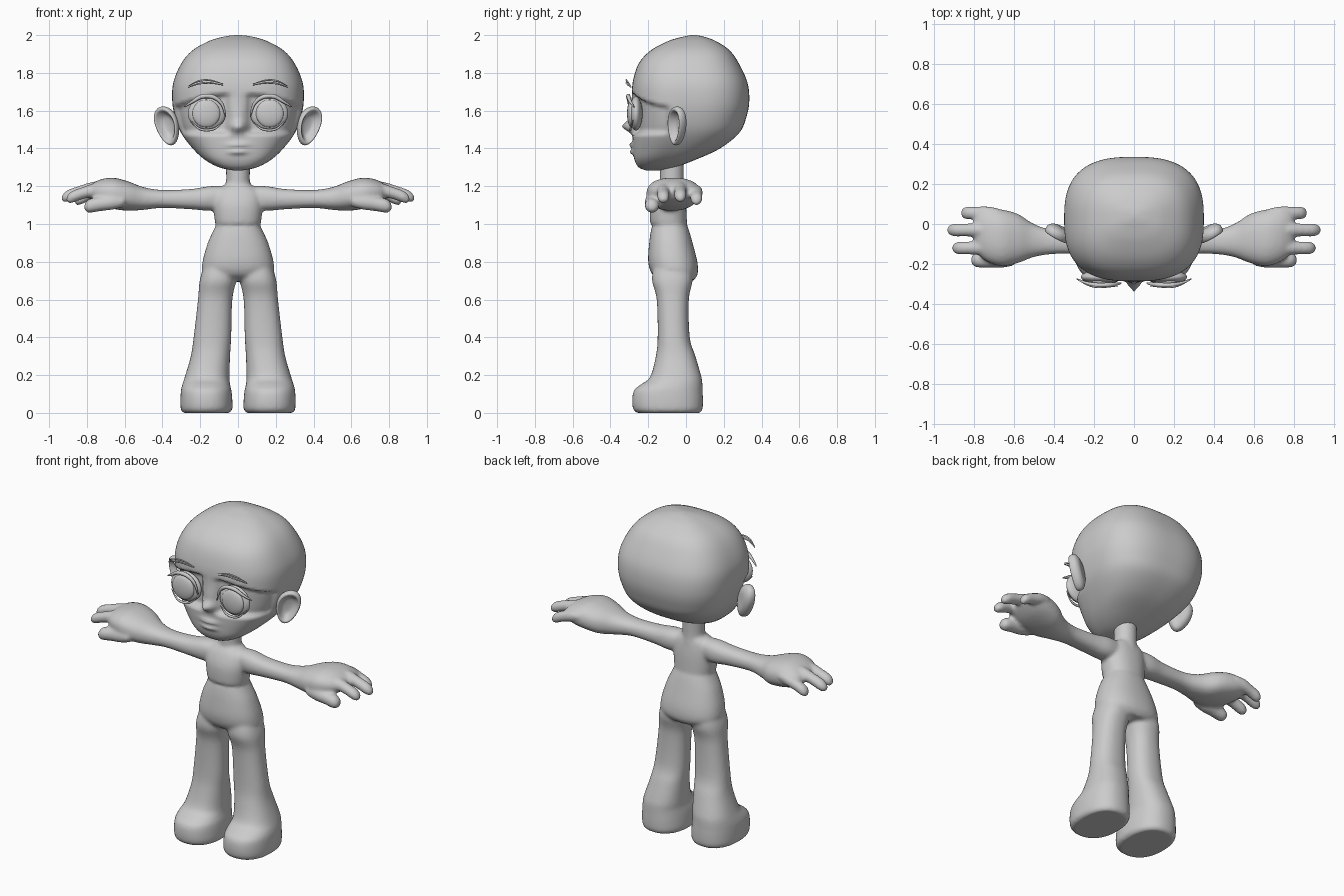
import bpy, bmesh
from math import sin, cos, pi, exp, copysign
from mathutils import Vector, Matrix

cube = bpy.data.objects.get("Cube")
if cube:
    bpy.data.objects.remove(cube)

grey = bpy.data.materials.new("plain grey")
grey.use_nodes = True
COLOUR = (0.6, 0.6, 0.6, 1)
grey.diffuse_color = COLOUR
grey.node_tree.nodes["Principled BSDF"].inputs["Base Color"].default_value = COLOUR


def finish(name, bm):
    bmesh.ops.recalc_face_normals(bm, faces=bm.faces)
    for f in bm.faces:
        f.smooth = True
    me = bpy.data.meshes.new(name)
    bm.to_mesh(me)
    bm.free()
    me.materials.append(grey)
    ob = bpy.data.objects.new(name, me)
    bpy.context.collection.objects.link(ob)
    return ob


def skin(bm, rings):
    """Bridge rings of points into a closed shell."""
    vs = [[bm.verts.new(p) for p in ring] for ring in rings]
    n = len(vs[0])
    for a, b in zip(vs, vs[1:]):
        for i in range(n):
            j = (i + 1) % n
            bm.faces.new((a[i], a[j], b[j], b[i]))
    bm.faces.new(vs[0][::-1])
    bm.faces.new(vs[-1])


def spline(keys, steps):
    """Smooth interpolation through key rows."""
    k = [keys[0]] + list(keys) + [keys[-1]]
    out = []
    for i in range(1, len(k) - 2):
        for s in range(steps):
            t = s / steps
            out.append([0.5 * (2 * b + (c - a) * t + (2 * a - 5 * b + 4 * c - d) * t * t
                               + (3 * b - a - 3 * c + d) * t ** 3)
                        for a, b, c, d in zip(*k[i - 1:i + 3])])
    return out + [list(keys[-1])]


def loft(bm, keys, axis="z", power=2.3, seg=40, steps=5):
    """Rows are position along axis, then low and high bounds on the other two axes."""
    rings = []
    for t, u0, u1, v0, v1 in spline(keys, steps):
        ring = []
        for i in range(seg):
            c, s = cos(2 * pi * i / seg), sin(2 * pi * i / seg)
            u = (u0 + u1) / 2 + (u1 - u0) / 2 * copysign(abs(c) ** (2 / power), c)
            v = (v0 + v1) / 2 + (v1 - v0) / 2 * copysign(abs(s) ** (2 / power), s)
            ring.append((u, v, t) if axis == "z" else (t, u, v))
        rings.append(ring)
    skin(bm, rings)


def mirror_x(bm):
    geo = bmesh.ops.duplicate(bm, geom=bm.verts[:] + bm.edges[:] + bm.faces[:])["geom"]
    for v in geo:
        if isinstance(v, bmesh.types.BMVert):
            v.co.x *= -1


def finger(bm, x0, x1, y, z0, z1, r):
    keys = []
    for t, k in ((0, .7), (.3, 1), (.6, .95), (.85, .95), (.96, .65), (1, .15)):
        z = z0 + (z1 - z0) * t ** 1.5
        keys.append((x0 + (x1 - x0) * t, y - r * k, y + r * k, z - r * k, z + r * k))
    loft(bm, keys, "x", 2, 20, 4)


# Body: legs, arms and fingers mirrored, then torso and neck, fused together
bm = bmesh.new()
loft(bm, [(0, .045, .29, -.26, .075), (.02, .03, .303, -.28, .088), (.07, .03, .305, -.285, .09),
          (.12, .035, .302, -.275, .088), (.15, .042, .295, -.24, .087), (.19, .045, .282, -.19, .082),
          (.3, .042, .25, -.16, .05), (.4, .036, .235, -.15, .02), (.6, .03, .212, -.155, .015),
          (.7, .01, .203, -.18, .035), (.78, .01, .18, -.17, .03)])
loft(bm, [(.05, -.14, -.03, 1.08, 1.2), (.15, -.15, -.02, 1.07, 1.2), (.25, -.15, -.03, 1.078, 1.185),
          (.4, -.15, -.03, 1.085, 1.18), (.5, -.165, 0, 1.075, 1.195), (.58, -.195, .05, 1.07, 1.225),
          (.66, -.21, .072, 1.08, 1.245), (.73, -.19, .075, 1.1, 1.235), (.78, -.15, .06, 1.13, 1.21),
          (.8, -.1, .02, 1.15, 1.19)], "x")
for f in ((.68, .865, .055, 1.18, 1.12, .034), (.7, .935, -.03, 1.2, 1.135, .034),
          (.7, .91, -.12, 1.19, 1.13, .034), (.6, .815, -.18, 1.12, 1.09, .04)):
    finger(bm, *f)
mirror_x(bm)
torso = [(.7, .12, -.13, .04), (.735, .185, -.18, .062), (.8, .188, -.2, .06), (.9, .16, -.195, .035),
         (.97, .128, -.185, .015), (.995, .117, -.178, .005), (1.01, .122, -.19, .005),
         (1.1, .13, -.19, 0), (1.17, .12, -.165, -.01), (1.21, .065, -.135, -.02)]
loft(bm, [(z, -w, w, a, b) for z, w, a, b in torso])
loft(bm, [(z, -w, w, -.075 - w, -.075 + w) for z, w in ((1.15, .07), (1.22, .063), (1.35, .065))], power=2)
body = finish("body", bm)
fuse = body.modifiers.new("fuse", "REMESH")
fuse.mode = "VOXEL"
fuse.voxel_size = .01
fuse.use_smooth_shade = True
soften = body.modifiers.new("soften", "SMOOTH")
soften.factor = .5
soften.iterations = 6


# Head: squarish skull with sunken eye band, nose, lips and chin
def ramp(a, b, x):
    t = min(1, max(0, (x - a) / (b - a)))
    return t * t * (3 - 2 * t)


def bump(x, z, cx, cz, rx, rz):
    return exp(-((x - cx) / rx) ** 2 - ((z - cz) / rz) ** 2)


bm = bmesh.new()
skull = [(1.283, .02, -.21, -.14), (1.3, .1, -.25, -.06), (1.34, .175, -.273, .05), (1.4, .24, -.28, .18),
         (1.48, .3, -.283, .28), (1.56, .332, -.285, .318), (1.65, .348, -.287, .335),
         (1.75, .342, -.282, .325), (1.85, .3, -.25, .28), (1.92, .24, -.185, .23),
         (1.97, .15, -.09, .155), (1.993, .07, -.01, .09), (2, .01, .03, .05)]
loft(bm, [(z, -w, w, a, b) for z, w, a, b in skull], power=2.7, seg=160, steps=7)
for v in bm.verts:
    x, y, z = v.co
    ax = abs(x)
    if y < 0:
        top = 1.70 - .6 * x * x
        band = ramp(top, top - .025, z) * ramp(1.465, 1.5, z) * ramp(-.07, -.13, y) * ramp(.03, .08, ax)
        v.co.x *= 1 - .05 * band
        v.co.y *= 1 - .13 * band
        if y < -.1:
            v.co.y -= (.05 * bump(x, z, 0, 1.515, .032, .028) + .015 * bump(x, z, 0, 1.57, .025, .05)
                       + .02 * bump(x, z, 0, 1.418, .05, .014) + .02 * bump(x, z, 0, 1.382, .045, .014))
finish("head", bm)

# Ears: cupped oval dishes facing forward and outward
bm = bmesh.new()
U = Vector((.85, .5, 0)).normalized()
V = Vector((.22, 0, 1)).normalized()
N = U.cross(V).normalized()
centre = Vector((.372, -.045, 1.52))
profile = [(.05, -.03), (.6, -.03), (.92, -.015), (1, .005), (.95, .022), (.82, .024), (.68, .008),
           (.45, -.01), (.05, -.014)]
rings = []
for r, h in spline(profile, 3):
    ring = []
    for i in range(40):
        a = 2 * pi * i / 40
        width = .066 * (1 + .2 * sin(a))
        ring.append(centre + U * r * width * cos(a) + V * r * .105 * sin(a) + N * h)
    rings.append(ring)
skin(bm, rings)
mirror_x(bm)
finish("ears", bm)


# Eyes: flattened balls with a raised round iris
def ball(bm, loc, size):
    bmesh.ops.create_uvsphere(bm, u_segments=40, v_segments=24, radius=1,
                              matrix=Matrix.Translation(loc) @ Matrix.Diagonal((*size, 1)))


for name, loc, size in (("eyeballs", (.165, -.265, 1.585), (.1, .035, .09)),
                        ("irises", (.168, -.29, 1.585), (.073, .022, .073))):
    bm = bmesh.new()
    ball(bm, loc, size)
    mirror_x(bm)
    finish(name, bm)


# Eyelids and brows: thin tapered tubes
def strand(bm, keys, r):
    pts = [Vector(p) for p in spline(keys, 6)]
    rings = []
    for i, p in enumerate(pts):
        d = (pts[min(i + 1, len(pts) - 1)] - pts[max(i - 1, 0)]).normalized()
        side = d.cross(Vector((0, 1, 0))).normalized()
        k = r * (.25 + .75 * sin(pi * i / (len(pts) - 1)))
        rings.append([p + k * (side * cos(pi * j / 4) + Vector((0, 1, 0)) * sin(pi * j / 4))
                      for j in range(8)])
    skin(bm, rings)


bm = bmesh.new()
strand(bm, [(.065, -.295, 1.57), (.085, -.3, 1.635), (.13, -.305, 1.672), (.19, -.305, 1.675),
            (.24, -.295, 1.648), (.285, -.275, 1.62)], .012)
strand(bm, [(.08, -.285, 1.54), (.13, -.295, 1.502), (.2, -.295, 1.502), (.255, -.28, 1.55)], .007)
mirror_x(bm)
finish("eyelids", bm)

bm = bmesh.new()
for lift in (0, .014):
    strand(bm, [(.08, -.31, 1.735 + lift / 2), (.15, -.315, 1.747 + lift), (.21, -.312, 1.742 + lift),
                (.265, -.29, 1.722 + lift / 2)], .005)
mirror_x(bm)
finish("eyebrows", bm)
